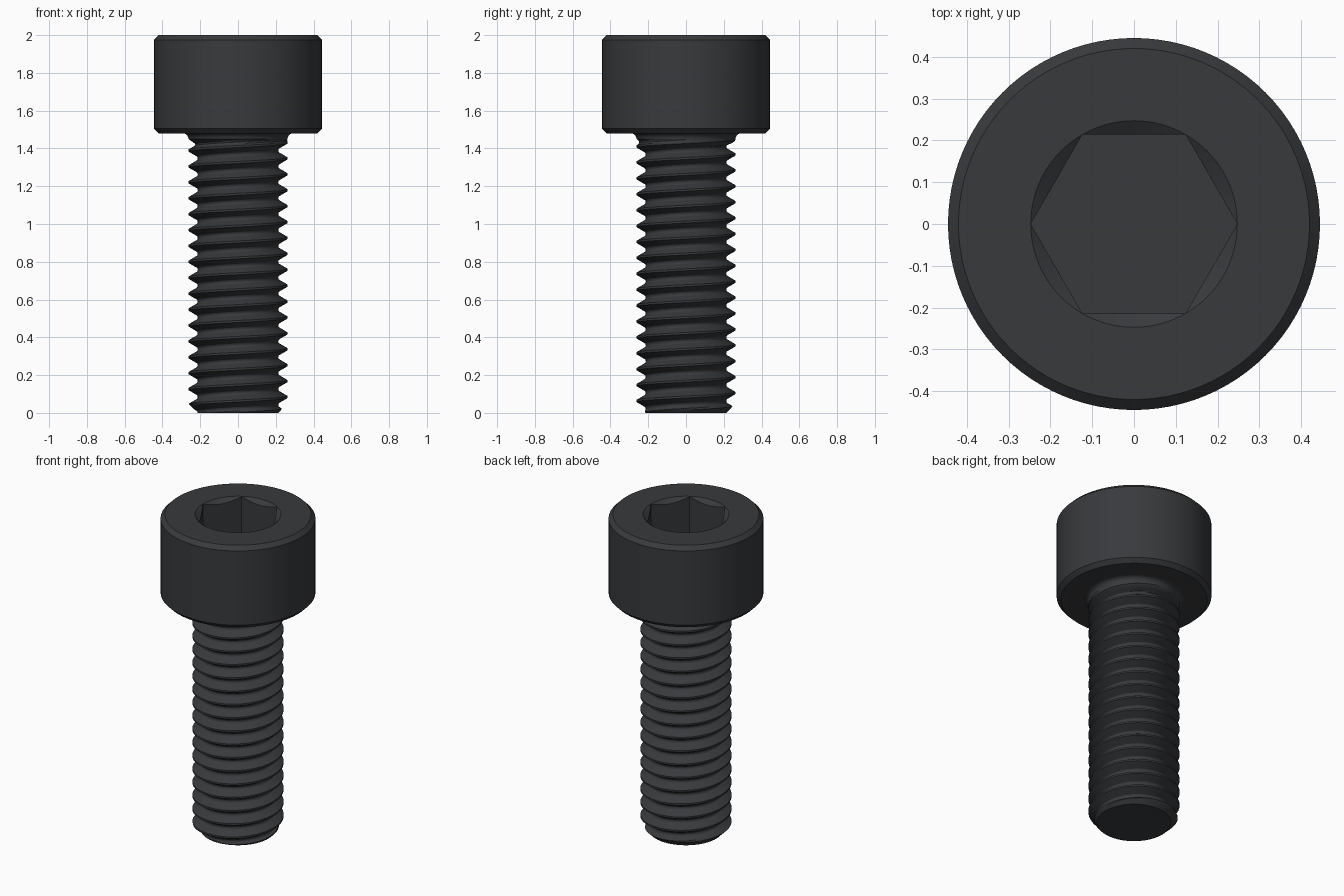
import bpy, bmesh, math
from math import cos, sin, pi, radians

if "Cube" in bpy.data.objects:
    bpy.data.objects.remove(bpy.data.objects["Cube"])

N = 96            # segments around the axis
R = 0.262         # thread crest radius
ROOT = 0.213      # deepest root radius
P = 0.0842        # thread pitch
NECK = 1.45       # where the shank meets the fillet under the head
FLAT = 0.214      # half width of the hex socket across flats
RIM = FLAT / cos(pi / 6)
SOCKET_FLOOR = 1.737

steel = bpy.data.materials.new("black_steel")
steel.diffuse_color = (0.04, 0.042, 0.046, 1)
steel.use_nodes = True
steel.node_tree.nodes["Principled BSDF"].inputs["Base Color"].default_value = steel.diffuse_color


def finish(bm, name):
    bmesh.ops.remove_doubles(bm, verts=bm.verts, dist=1e-5)
    bmesh.ops.recalc_face_normals(bm, faces=bm.faces)
    mesh = bpy.data.meshes.new(name)
    bm.to_mesh(mesh)
    bm.free()
    ob = bpy.data.objects.new(name, mesh)
    bpy.context.collection.objects.link(ob)
    mesh.materials.append(steel)
    bpy.ops.object.select_all(action='DESELECT')
    ob.select_set(True)
    bpy.context.view_layer.objects.active = ob
    bpy.ops.object.shade_smooth_by_angle(angle=radians(28))
    return ob


def add_face(bm, corners):
    # skip slivers that were flattened onto an end plane
    pts = {tuple(round(c, 5) for c in v.co): v for v in corners}
    if len(pts) > 2:
        bm.faces.new(list(pts.values()))


def hex_radius(a):
    return FLAT / cos(a % (pi / 3) - pi / 6)


# Head: lathed outline, then a chamfered hex socket
bm = bmesh.new()
fillet = [(R + 0.03 * (1 - cos(t)), NECK + 0.03 * sin(t))
          for t in (pi / 2 * i / 5 for i in range(6))]
outline = fillet + [(0.42, 1.48), (0.445, 1.505), (0.445, 1.975), (0.42, 2), (RIM, 2)]
angles = [2 * pi * i / N for i in range(N)]


def ring(radius, height):
    return [bm.verts.new((radius(a) * cos(a), radius(a) * sin(a), height(a))) for a in angles]


rings = [ring(lambda a, r=r: r, lambda a, z=z: z) for r, z in outline]
rings.append(ring(hex_radius, lambda a: 2 - 0.7 * (RIM - hex_radius(a))))
rings.append(ring(hex_radius, lambda a: SOCKET_FLOOR))
for lo, hi in zip(rings, rings[1:]):
    for i in range(N):
        j = (i + 1) % N
        add_face(bm, [lo[i], lo[j], hi[j], hi[i]])
bm.faces.new(rings[-1])
finish(bm, "socket_head")

# Threaded shank: rows follow a right-hand helix, trimmed at both ends
STEPS = [-0.0625, 0.0625, 0.17, 0.28, 0.375, 0.43, 0.5, 0.57, 0.625, 0.72, 0.83]
M = len(STEPS)


def thread_radius(a, z):
    u = (z / P - a / (2 * pi)) % 1
    u = min(u, 1 - u)
    if u < 0.375:
        r = R - 0.045 * max(0, u - 0.0625) / 0.3125
    else:
        r = ROOT + 0.004 * ((0.5 - u) / 0.125) ** 2
    r = min(r, 0.213 + z)                                   # chamfered tip
    fade = min(1, max(0, (z - 1.415) / (NECK - 1.415)))     # thread run-out
    return r + (R - r) * fade


bm = bmesh.new()
rows = []
for turn in range(-2, 20):
    for s in STEPS:
        row = []
        for a in angles:
            z = min(NECK, max(0, P * (turn + s + a / (2 * pi))))
            r = thread_radius(a, z)
            row.append(bm.verts.new((r * cos(a), r * sin(a), z)))
        rows.append(row)
for k in range(len(rows) - M - 1):
    for i in range(N):
        j, s = (i + 1, 0) if i < N - 1 else (0, M)
        add_face(bm, [rows[k][i], rows[k + s][j], rows[k + s + 1][j], rows[k + 1][i]])
bmesh.ops.delete(bm, geom=[v for v in bm.verts if not v.link_faces], context='VERTS')
bmesh.ops.remove_doubles(bm, verts=bm.verts, dist=1e-5)
# Flat tip
tip = [v for v in bm.verts if abs(v.co.z) < 1e-6]
tip.sort(key=lambda v: math.atan2(v.co.y, v.co.x))
bm.faces.new(tip)
finish(bm, "threaded_shank")
